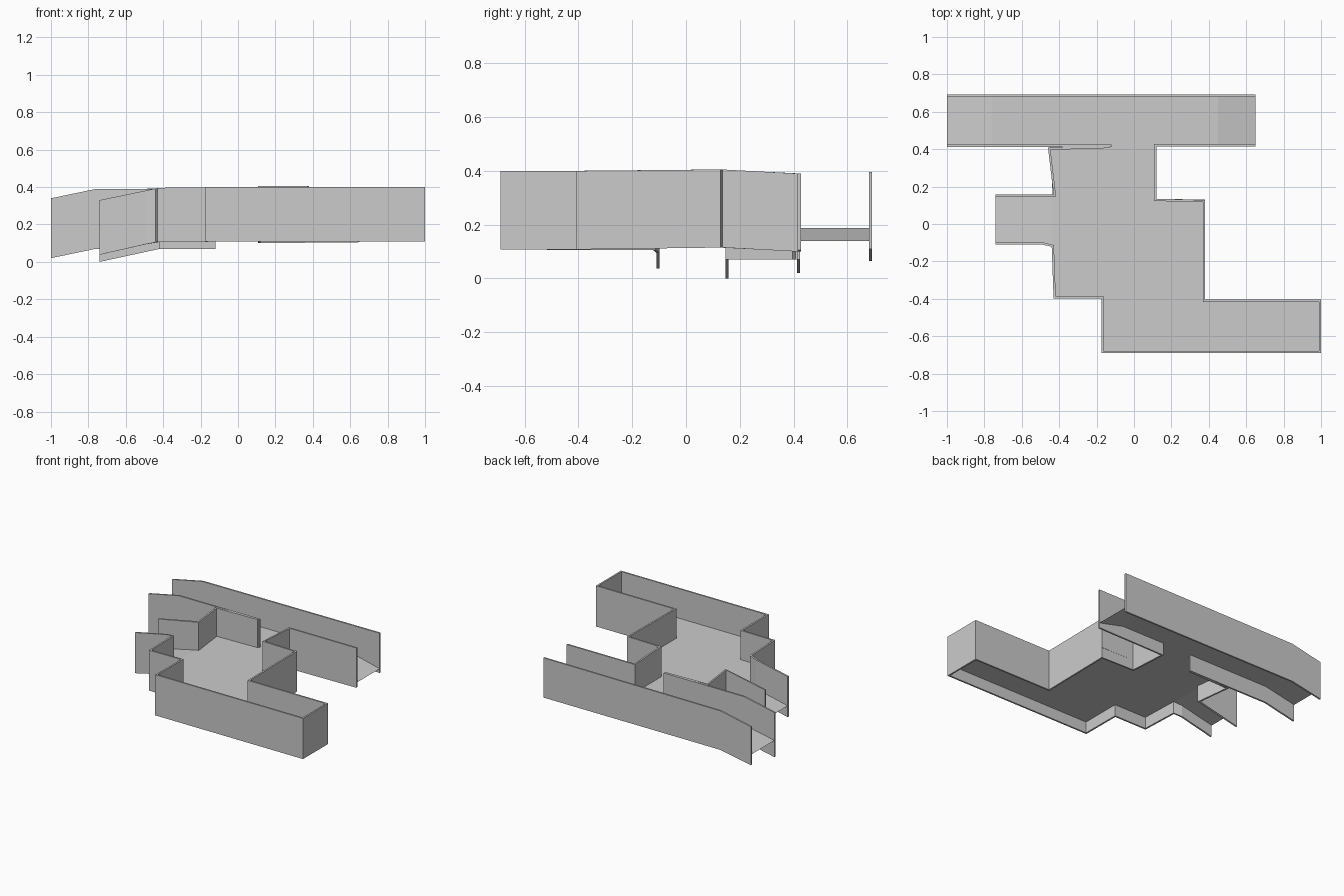
import bpy
import bmesh
from mathutils import Vector

T = 0.012  # wall thickness


def finish(name, bm):
    bmesh.ops.recalc_face_normals(bm, faces=bm.faces)
    me = bpy.data.meshes.new(name)
    bm.to_mesh(me)
    bm.free()
    ob = bpy.data.objects.new(name, me)
    bpy.context.collection.objects.link(ob)
    return ob


def wall(name, pts):
    """Mitred wall along outer points (x, y, bottom, top); thickness goes to the right."""
    bm = bmesh.new()
    flat = [Vector(p[:2]) for p in pts]
    normals = []
    for a, b in zip(flat, flat[1:]):
        d = (b - a).normalized()
        normals.append(Vector((d.y, -d.x)))
    rings = []
    for i, p in enumerate(pts):
        n0 = normals[max(i - 1, 0)]
        n1 = normals[min(i, len(normals) - 1)]
        m = (n0 + n1) / (1 + n0.dot(n1))
        q = flat[i] + m * T
        rings.append([bm.verts.new(c) for c in (
            (p[0], p[1], p[2]), (p[0], p[1], p[3]),
            (q.x, q.y, p[3]), (q.x, q.y, p[2]))])
    for r, s in zip(rings, rings[1:]):
        for k in range(4):
            bm.faces.new((r[k], r[(k + 1) % 4], s[(k + 1) % 4], s[k]))
    bm.faces.new(rings[0])
    bm.faces.new(rings[-1])
    return finish(name, bm)


# Long stepped wall around the room, from the east corridor to the west branch
wall("room_wall", [
    (0.65, 0.415, 0.105, 0.39), (0.12, 0.415, 0.10, 0.39),
    (0.12, 0.135, 0.115, 0.405), (0.38, 0.128, 0.115, 0.405),
    (0.38, -0.405, 0.108, 0.40), (1.0, -0.405, 0.108, 0.40),
    (1.0, -0.69, 0.108, 0.40), (-0.175, -0.69, 0.108, 0.40),
    (-0.175, -0.397, 0.106, 0.398), (-0.43, -0.397, 0.106, 0.396),
    (-0.44, -0.122, 0.105, 0.392), (-0.49, -0.11, 0.095, 0.382),
    (-0.74, -0.11, 0.038, 0.33)])

# Inner corner wall between the west branch and the corridor
wall("corner_wall", [
    (-0.74, 0.158, 0.0, 0.33), (-0.43, 0.158, 0.07, 0.392),
    (-0.46, 0.408, 0.07, 0.39), (-0.13, 0.418, 0.07, 0.39)])

# Two sides of the corridor
wall("corridor_inner_wall", [
    (-0.12, 0.412, 0.07, 0.39), (-0.76, 0.412, 0.07, 0.39),
    (-1.0, 0.412, 0.02, 0.34)])
wall("corridor_outer_wall", [
    (-1.0, 0.692, 0.065, 0.34), (-0.76, 0.692, 0.11, 0.39),
    (0.65, 0.692, 0.11, 0.395)])

# Floor with ramps at the open ends
F = 0.188
N, S = 0.69, 0.415
panels = [
    [(-1.0, S, 0.14), (-0.76, S, F), (-0.76, N, F), (-1.0, N, 0.14)],
    [(-0.76, S, F), (-0.45, S, F), (0.12, S, F), (0.45, S, F), (0.45, N, F), (-0.76, N, F)],
    [(0.45, S, F), (0.65, S, 0.14), (0.65, N, 0.14), (0.45, N, F)],
    [(-0.435, 0.155, F), (0.12, 0.135, F), (0.12, S, F), (-0.45, S, F)],
    [(-0.43, -0.395, F), (-0.175, -0.395, F), (0.38, -0.405, F), (0.38, 0.13, F),
     (0.12, 0.135, F), (-0.435, 0.155, F), (-0.435, -0.11, F)],
    [(-0.175, -0.69, F), (1.0, -0.69, F), (1.0, -0.405, F), (0.38, -0.405, F), (-0.175, -0.395, F)],
    [(-0.74, -0.105, 0.12), (-0.435, -0.11, F), (-0.435, 0.155, F), (-0.74, 0.155, 0.12)],
]
bm = bmesh.new()
for panel in panels:
    bm.faces.new([bm.verts.new(p) for p in panel])
bmesh.ops.remove_doubles(bm, verts=bm.verts, dist=0.001)
finish("floor", bm)
